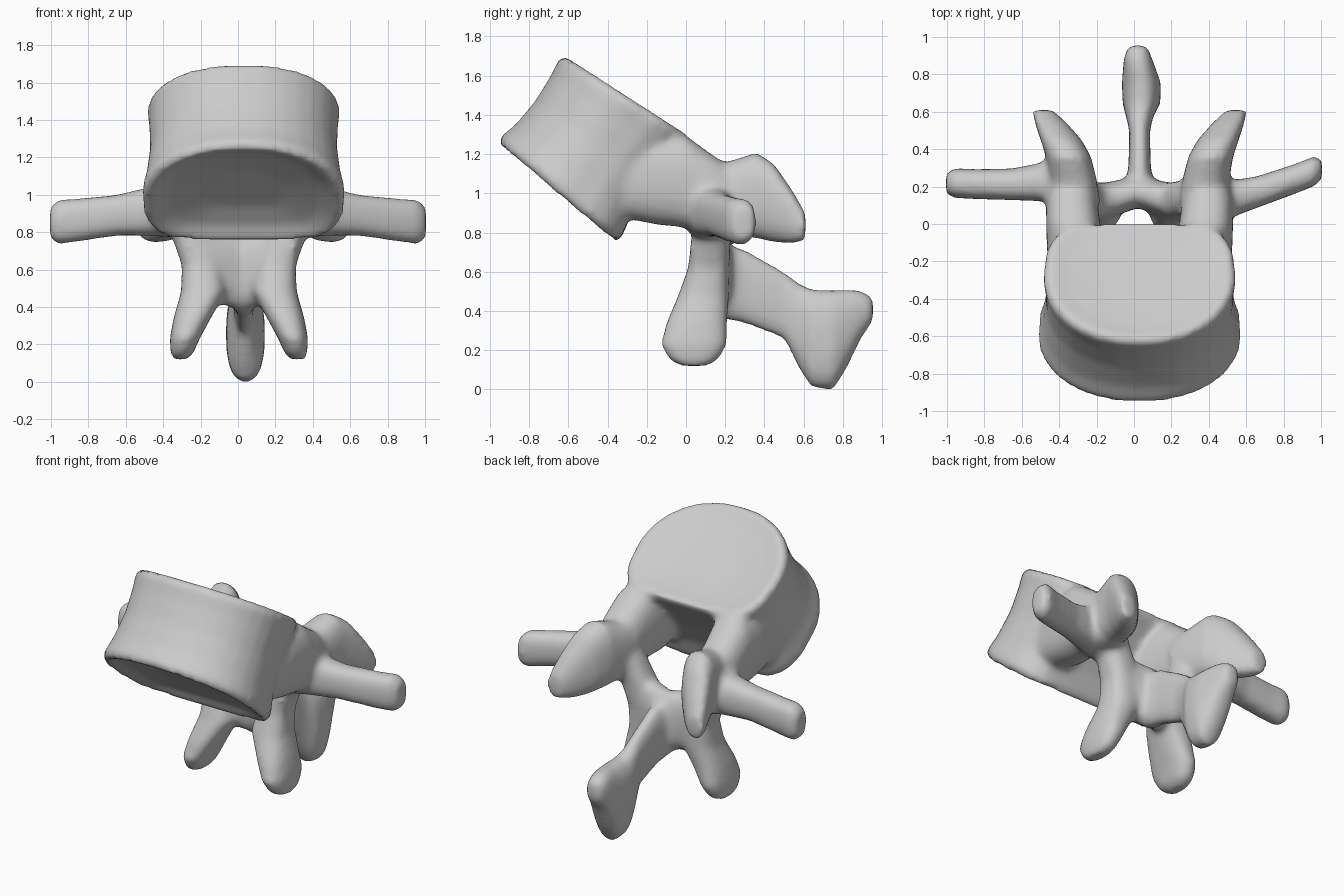
import bpy, bmesh
from math import sin, cos, pi, copysign
from mathutils import Vector

cube = bpy.data.objects.get("Cube")
if cube:
    bpy.data.objects.remove(cube, do_unlink=True)

MID = 0.03          # the bone sits slightly off centre
SIDES = 32
bm = bmesh.new()


def power(v, e):
    return copysign(abs(v) ** e, v)


def loft(rings):
    """Skin a closed solid through rings of points."""
    loops = [[bm.verts.new(p) for p in ring] for ring in rings]
    for a, b in zip(loops, loops[1:]):
        for i in range(SIDES):
            j = (i + 1) % SIDES
            bm.faces.new((a[i], a[j], b[j], b[i]))
    for loop, flip in ((loops[0], True), (loops[-1], False)):
        centre = bm.verts.new(sum((v.co for v in loop), Vector()) / SIDES)
        for i in range(SIDES):
            tri = (loop[i], loop[(i + 1) % SIDES], centre)
            bm.faces.new(tri[::-1] if flip else tri)


def limb(sections, axes, side=1, mid=MID, skew=0.0):
    """Rounded limb; sections are (x, y, z, radius on axis 1, radius on axis 2)."""
    rings = []
    for x, y, z, ra, rb in sections:
        ring = []
        for i in range(SIDES):
            t = 2 * pi * i / SIDES
            p = Vector((x, y + side * skew * (x - 0.78), z))
            p[axes[0]] += ra * power(cos(t), 0.8)
            p[axes[1]] += rb * power(sin(t), 0.8)
            p.x = mid + side * p.x
            ring.append(p)
        rings.append(ring)
    loft(rings)


def body_ring(front, back, half_width, scale=1.0, lift=0.0):
    """Kidney outline between a front and a back point given as (y, z)."""
    f, b = Vector((0, *front)), Vector((0, *back))
    centre, half = (f + b) / 2, (b - f) / 2
    axis = Vector((0, 0.6, 0.8))
    ring = []
    for i in range(SIDES):
        t = 2 * pi * i / SIDES
        v = sin(t)
        if v > 0:
            v = v ** 0.6 - 0.17 * max(0, 1 - (cos(t) / 0.75) ** 2)
        p = centre + half * v * scale + axis * lift
        p.x = MID + half_width * power(cos(t), 0.92) * scale
        ring.append(p)
    return ring


# Drum-shaped body with a waist and dished end plates
bottom = ((-0.965, 1.265), (-0.29, 0.7), 0.545)
top = ((-0.635, 1.705), (0.07, 1.25), 0.515)
loft([
    body_ring(*bottom, 0.4, 0.06),
    body_ring(*bottom, 0.75, 0.035),
    body_ring(*bottom, 0.95, -0.01),
    body_ring(*bottom, 1.0, 0.03),
    body_ring((-0.87, 1.35), (-0.22, 0.86), 0.52),
    body_ring((-0.77, 1.47), (-0.11, 1.03), 0.5),
    body_ring((-0.69, 1.6), (0.0, 1.17), 0.505),
    body_ring(*top, 1.0, -0.02),
    body_ring(*top, 0.95, 0.01),
    body_ring(*top, 0.75, -0.01),
    body_ring(*top, 0.4, -0.025),
])

for side in (-1, 1):
    # Pedicle joining the body to the arch
    limb([(0.34, -0.35, 1.06, 0.13, 0.18), (0.34, -0.15, 1.07, 0.155, 0.23),
          (0.355, 0.0, 1.06, 0.145, 0.235), (0.365, 0.13, 0.99, 0.135, 0.21),
          (0.36, 0.25, 0.95, 0.12, 0.17)], (0, 2), side)
    # Upper joint process
    limb([(0.34, 0.12, 0.98, 0.13, 0.16), (0.355, 0.24, 0.98, 0.125, 0.19),
          (0.38, 0.36, 0.99, 0.12, 0.22), (0.42, 0.45, 0.95, 0.11, 0.2),
          (0.475, 0.54, 0.88, 0.085, 0.14), (0.52, 0.61, 0.83, 0.055, 0.07)],
         (0, 2), side)
    # Transverse process
    limb([(0.32, 0.17, 0.93, 0.12, 0.16), (0.48, 0.175, 0.91, 0.105, 0.13),
          (0.65, 0.19, 0.89, 0.085, 0.11), (0.85, 0.225, 0.865, 0.08, 0.115),
          (0.96, 0.25, 0.855, 0.08, 0.12), (1.005, 0.255, 0.85, 0.055, 0.085)],
         (1, 2), side, mid=0.0, skew=0.17)
    # Lower joint process
    limb([(0.35, 0.15, 0.95, 0.13, 0.1), (0.25, 0.13, 0.78, 0.11, 0.1),
          (0.2, 0.115, 0.62, 0.105, 0.105), (0.19, 0.09, 0.48, 0.12, 0.13),
          (0.25, 0.055, 0.34, 0.1, 0.155), (0.29, 0.04, 0.23, 0.08, 0.17),
          (0.305, 0.04, 0.15, 0.06, 0.125), (0.315, 0.04, 0.12, 0.04, 0.07)],
         (0, 1), side, mid=0.005)

# Lamina closing the back of the canal
limb([(-0.28, 0.11, 0.72, 0.09, 0.17), (-0.13, 0.135, 0.61, 0.095, 0.19),
      (0, 0.17, 0.58, 0.085, 0.2), (0.13, 0.135, 0.61, 0.095, 0.19),
      (0.28, 0.11, 0.72, 0.09, 0.17)], (1, 2), mid=0.02)

# Spinous process with its swollen drooping end
limb([(0, 0.15, 0.56, 0.09, 0.19), (0, 0.3, 0.525, 0.06, 0.19),
      (0, 0.5, 0.43, 0.055, 0.17), (0, 0.58, 0.32, 0.075, 0.22),
      (0.01, 0.64, 0.26, 0.1, 0.25), (0.01, 0.75, 0.25, 0.105, 0.255),
      (0, 0.82, 0.31, 0.09, 0.2), (-0.01, 0.89, 0.38, 0.075, 0.125),
      (-0.01, 0.955, 0.41, 0.05, 0.06)], (0, 2))

bmesh.ops.recalc_face_normals(bm, faces=bm.faces)
mesh = bpy.data.meshes.new("vertebra")
bm.to_mesh(mesh)
bm.free()
bone = bpy.data.objects.new("vertebra", mesh)
bpy.context.collection.objects.link(bone)

# Grey bone material
grey = bpy.data.materials.new("bone grey")
grey.use_nodes = True
colour = (0.6, 0.6, 0.6, 1)
grey.diffuse_color = colour
grey.node_tree.nodes["Principled BSDF"].inputs["Base Color"].default_value = colour
mesh.materials.append(grey)

# Fuse the parts into one soft skin
fuse = bone.modifiers.new("fuse", "REMESH")
fuse.mode = "VOXEL"
fuse.voxel_size = 0.02
fuse.use_smooth_shade = True
soften = bone.modifiers.new("soften", "SMOOTH")
soften.factor = 0.5
soften.iterations = 10
